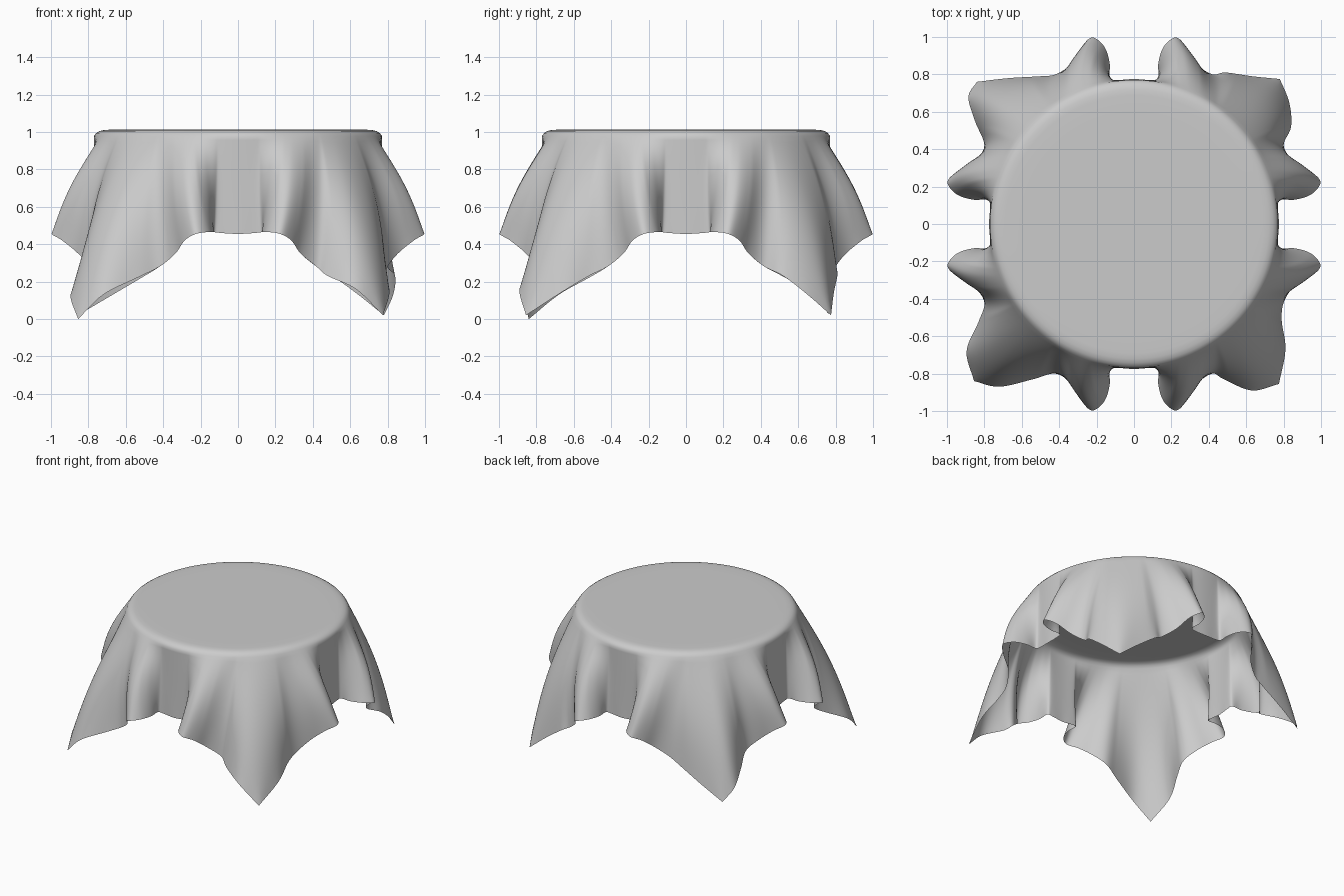
import bpy, bmesh, math
from mathutils import Vector

if "Cube" in bpy.data.objects:
    bpy.data.objects.remove(bpy.data.objects["Cube"])

# Hem of half a side, from the side's middle through one fold to the valley beside the corner
HALF_HEM = [(.775, 0, .455), (.77, .09, .46), (.78, .13, .465), (.86, .13, .465), (.95, .16, .465),
            (.997, .225, .455), (.94, .285, .42), (.855, .335, .35), (.80, .42, .28)]

# Each corner: sign x, sign y, two points along x-facing hem, same for y-facing hem, then the tip
CORNERS = [
    (1, 1, [(.84, .52, .23), (.83, .65, .13)], [(.49, .81, .24), (.63, .79, .14)], (.78, .775, .02)),
    (-1, 1, [(.85, .55, .21), (.885, .68, .12)], [(.50, .79, .23), (.67, .78, .13)], (.84, .76, .03)),
    (-1, -1, [(.83, .52, .22), (.895, .68, .13)], [(.54, .83, .22), (.72, .87, .13)], (.855, .84, 0)),
    (1, -1, [(.79, .52, .23), (.81, .67, .14)], [(.48, .83, .23), (.63, .89, .16)], (.775, .855, .02)),
]
STEPS = 6          # samples between hem points
RINGS = 24         # rows down the skirt
RIM_R, RIM_Z = .77, .978


def spline(pts):
    """Smooth curve through the points, mirrored at the side's middle."""
    pts = [Vector(p) for p in pts]
    first = Vector((pts[1].x, -pts[1].y, pts[1].z))
    ext = [first] + pts + [2 * pts[-1] - pts[-2]]
    out = []
    for i in range(1, len(ext) - 2):
        a, b, c, d = ext[i - 1:i + 3]
        for k in range(STEPS):
            t = k / STEPS
            out.append(.5 * (2 * b + (c - a) * t + (2 * a - 5 * b + 4 * c - d) * t * t
                             + (3 * b - a - 3 * c + d) * t ** 3))
    return out + [pts[-1]]


def half_side(extra, tip, sx, sy, swap):
    """Pairs of (rim direction, hem point) from side middle to corner tip."""
    if swap:
        extra, tip = [(y, x, z) for x, y, z in extra], (tip[1], tip[0], tip[2])
    hem = spline(HALF_HEM + extra + [tip])
    dist = [0]
    for a, b in zip(hem, hem[1:]):
        dist.append(dist[-1] + (b - a).length)
    result = []
    for p, s in zip(hem, dist):
        ang = math.atan((s / dist[-1]) ** .82)
        x, y, px, py = math.cos(ang), math.sin(ang), p.x, p.y
        if swap:
            x, y, px, py = y, x, py, px
        result.append((Vector((x * sx, y * sy, 0)), Vector((px * sx, py * sy, p.z))))
    return result


# Whole hem, counter-clockwise
columns = []
for sx, sy, x_pts, y_pts, tip in CORNERS:
    x_half = half_side(x_pts, tip, sx, sy, False)
    y_half = half_side(y_pts, tip, sx, sy, True)
    start, end = (x_half, y_half) if sx * sy > 0 else (y_half, x_half)
    columns += start[:-1] + end[:0:-1]
n = len(columns)
dirs = [d for d, p in columns]
hem = [p for d, p in columns]

# Skirt rows from hem up to rim, folds softening on the way up
skirt = []
soft = hem
for i in range(RINGS, -1, -1):
    t = i / RINGS
    row = []
    for d, p, s in zip(dirs, hem, soft):
        q = (d * RIM_R + Vector((0, 0, RIM_Z))).lerp(s, t)
        fold = min(1, max(0, (s.xy.length - .79) * 6))
        row.append(q + d * .045 * math.sin(math.pi * t) * fold)
    skirt.insert(0, row)
    for _ in range(2):
        soft = [(soft[j - 1] + 2 * soft[j] + soft[(j + 1) % n]) / 4 for j in range(n)]

# Cloth surface: flat top, rounded rim, then the folded skirt
bm = bmesh.new()
centre = bm.verts.new((0, 0, 1.012))
rows = []
for r, z in [(.35, 1.012), (.6, 1.012), (.69, 1.012), (.72, 1.01), (.742, 1.004), (.758, .994)]:
    rows.append([bm.verts.new(d * r + Vector((0, 0, z))) for d in dirs])
rows += [[bm.verts.new(p) for p in row] for row in skirt]
for j in range(n):
    k = (j + 1) % n
    bm.faces.new((centre, rows[0][j], rows[0][k]))
    for a, b in zip(rows, rows[1:]):
        bm.faces.new((a[j], b[j], b[k], a[k]))
for f in bm.faces:
    f.smooth = True

mesh = bpy.data.meshes.new("tablecloth")
bm.to_mesh(mesh)
bm.free()
cloth = bpy.data.objects.new("tablecloth", mesh)
bpy.context.collection.objects.link(cloth)
